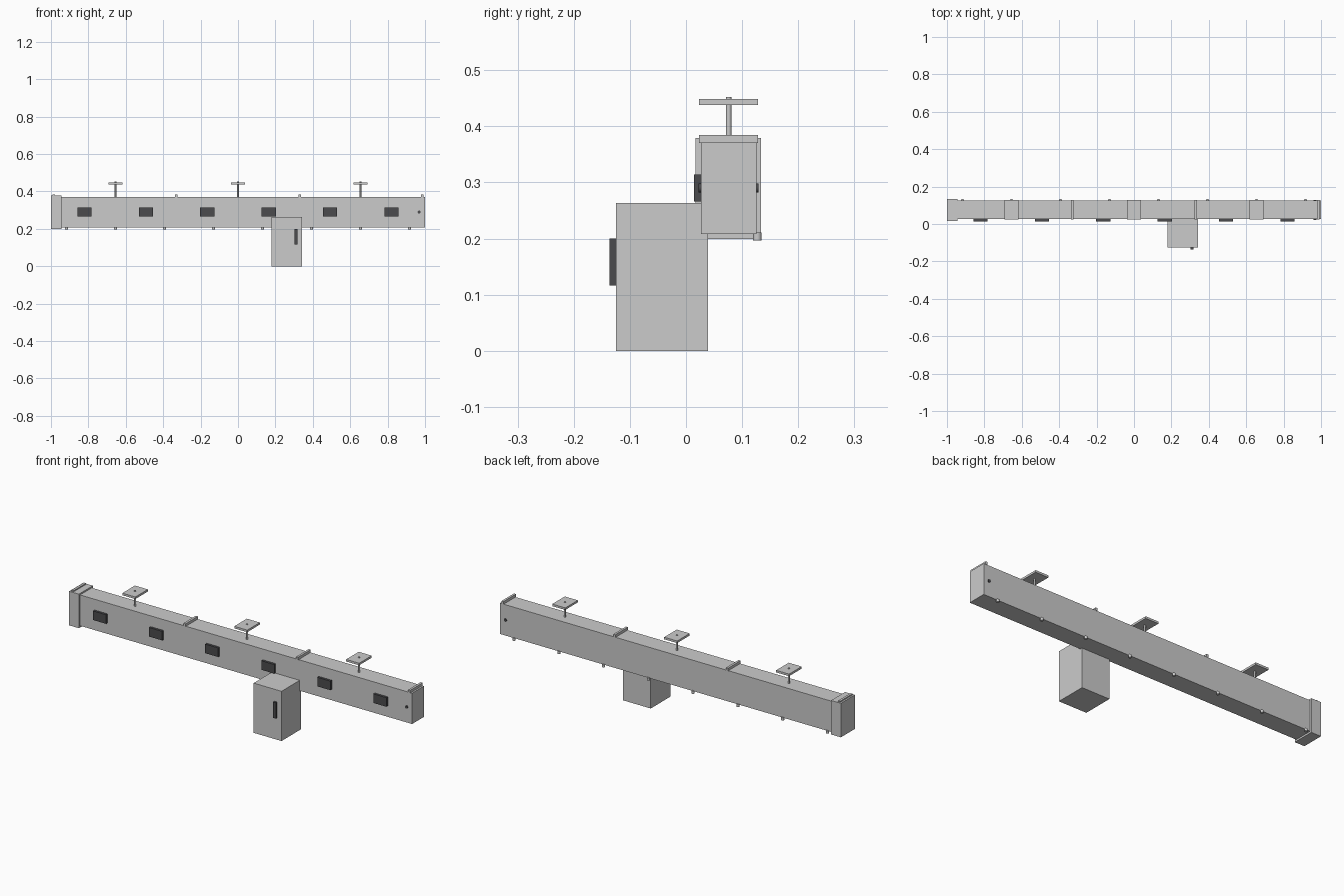
import bpy
from math import pi

if "Cube" in bpy.data.objects:
    bpy.data.objects.remove(bpy.data.objects["Cube"])

dark = bpy.data.materials.new("dark_trim")
dark.diffuse_color = (0.07, 0.07, 0.075, 1)
dark.use_nodes = True
dark.node_tree.nodes["Principled BSDF"].inputs["Base Color"].default_value = dark.diffuse_color


def box(name, x, y, z, mat=None):
    """Box from (min, max) pairs on each axis."""
    bpy.ops.mesh.primitive_cube_add(size=1, location=[(a + b) / 2 for a, b in (x, y, z)])
    ob = bpy.context.object
    ob.name = name
    ob.scale = [b - a for a, b in (x, y, z)]
    bpy.ops.object.transform_apply(location=False, rotation=False, scale=True)
    if mat:
        ob.data.materials.append(mat)
    return ob


def rod(name, loc, r, length, axis="z", mat=None, sides=16):
    """Cylinder along z or y."""
    rot = (pi / 2, 0, 0) if axis == "y" else (0, 0, 0)
    bpy.ops.mesh.primitive_cylinder_add(vertices=sides, radius=r, depth=length,
                                        location=loc, rotation=rot)
    ob = bpy.context.object
    ob.name = name
    bpy.ops.object.shade_smooth_by_angle()
    if mat:
        ob.data.materials.append(mat)
    return ob


MID_Y = 0.076

# Long duct and the flange on its left end
box("duct_body", (-1, 1), (0.027, 0.126), (0.208, 0.371))
box("end_flange", (-1, -0.943), (0.017, 0.134), (0.199, 0.379))

# Bars across the top at the section joints
for x in (-0.985, -0.33, 0.33, 0.985):
    box("joint_bar", (x - 0.006, x + 0.006), (0.023, 0.128), (0.370, 0.385))

# Ceiling hangers: threaded rod through a square plate
for x in (-0.655, 0, 0.655):
    rod("hanger_rod", (x, MID_Y, 0.41), 0.0048, 0.085)
    box("hanger_plate", (x - 0.038, x + 0.038), (0.023, 0.128), (0.438, 0.449))

# Tap-off covers along the front
for i in range(6):
    x = (i - 2.5) * 0.328
    box("outlet_cover", (x - 0.038, x + 0.038), (0.0145, 0.028), (0.266, 0.314), dark)

# Bolts along the lower back edge
for i in range(8):
    rod("edge_bolt", ((i - 3.5) * 0.262, 0.127, 0.204), 0.0075, 0.014)

# Pin through the right end
rod("end_pin", (0.968, MID_Y, 0.29), 0.008, 0.107, "y", dark)

# Tap-off box hanging on the front, with its handle
box("tap_off_box", (0.179, 0.342), (-0.125, 0.039), (0, 0.263))
box("box_handle", (0.301, 0.317), (-0.136, -0.125), (0.116, 0.2), dark)
